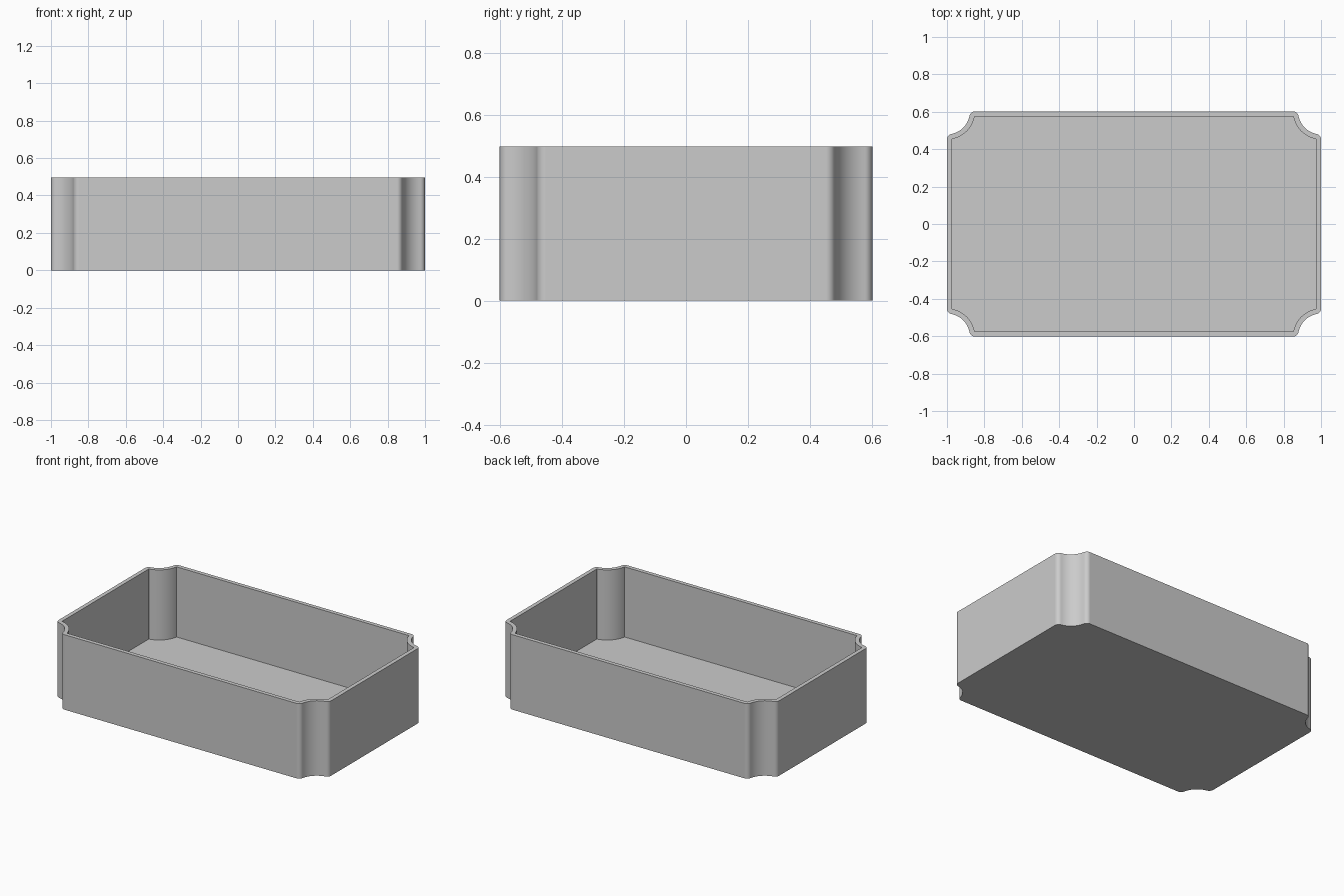
import bpy
import bmesh
import math

if "Cube" in bpy.data.objects:
    bpy.data.objects.remove(bpy.data.objects["Cube"], do_unlink=True)

HALF_X, HALF_Y, HEIGHT = 1.0, 0.602, 0.497
WALL, FLOOR = 0.027, 0.032
SCOOP, FILLET = 0.123, 0.03   # concave corner radius, rounded tip radius


def arc(cx, cy, r, a0, a1, n):
    return [(cx + r * math.cos(a0 + (a1 - a0) * i / n),
             cy + r * math.sin(a0 + (a1 - a0) * i / n)) for i in range(n + 1)]


def outline(inset):
    """Rectangle with scooped corners and rounded tips, counter-clockwise."""
    reach = math.sqrt((SCOOP + FILLET) ** 2 - FILLET ** 2)
    tilt = math.asin(FILLET / (SCOOP + FILLET))
    tip, scoop = FILLET - inset, SCOOP + inset
    # +x +y corner: side tip, concave scoop, end tip
    corner = arc(HALF_X - FILLET, HALF_Y - reach, tip, 0, math.pi / 2 - tilt, 8)
    corner += arc(HALF_X, HALF_Y, scoop, 1.5 * math.pi - tilt, math.pi + tilt, 14)[1:-1]
    corner += arc(HALF_X - reach, HALF_Y - FILLET, tip, tilt, math.pi / 2, 8)
    points = []
    for sx, sy in ((1, 1), (-1, 1), (-1, -1), (1, -1)):
        part = [(sx * x, sy * y) for x, y in corner]
        points += part if sx * sy > 0 else part[::-1]
    return points


# Tray shell: outer wall, rim, inner wall, with base and floor caps
bm = bmesh.new()
rings = [[bm.verts.new((x, y, z)) for x, y in outline(inset)]
         for inset, z in ((0, 0), (0, HEIGHT), (WALL, HEIGHT), (WALL, FLOOR))]
count = len(rings[0])
for low, high in zip(rings, rings[1:]):
    for i in range(count):
        j = (i + 1) % count
        bm.faces.new((low[i], low[j], high[j], high[i]))
bm.faces.new(rings[0][::-1])
bm.faces.new(rings[-1])

mesh = bpy.data.meshes.new("tray")
bm.to_mesh(mesh)
bm.free()
tray = bpy.data.objects.new("tray", mesh)
bpy.context.collection.objects.link(tray)

# Smooth curved corners, crisp rim and floor edges
bpy.ops.object.select_all(action='DESELECT')
tray.select_set(True)
bpy.context.view_layer.objects.active = tray
bpy.ops.object.shade_smooth_by_angle(angle=math.radians(30))
normals = tray.modifiers.new("flat_wall_normals", 'WEIGHTED_NORMAL')
normals.keep_sharp = True

# Single grey material
grey = bpy.data.materials.new("light grey")
grey.use_nodes = True
colour = (0.6, 0.6, 0.6, 1.0)
grey.diffuse_color = colour
grey.node_tree.nodes["Principled BSDF"].inputs["Base Color"].default_value = colour
mesh.materials.append(grey)
